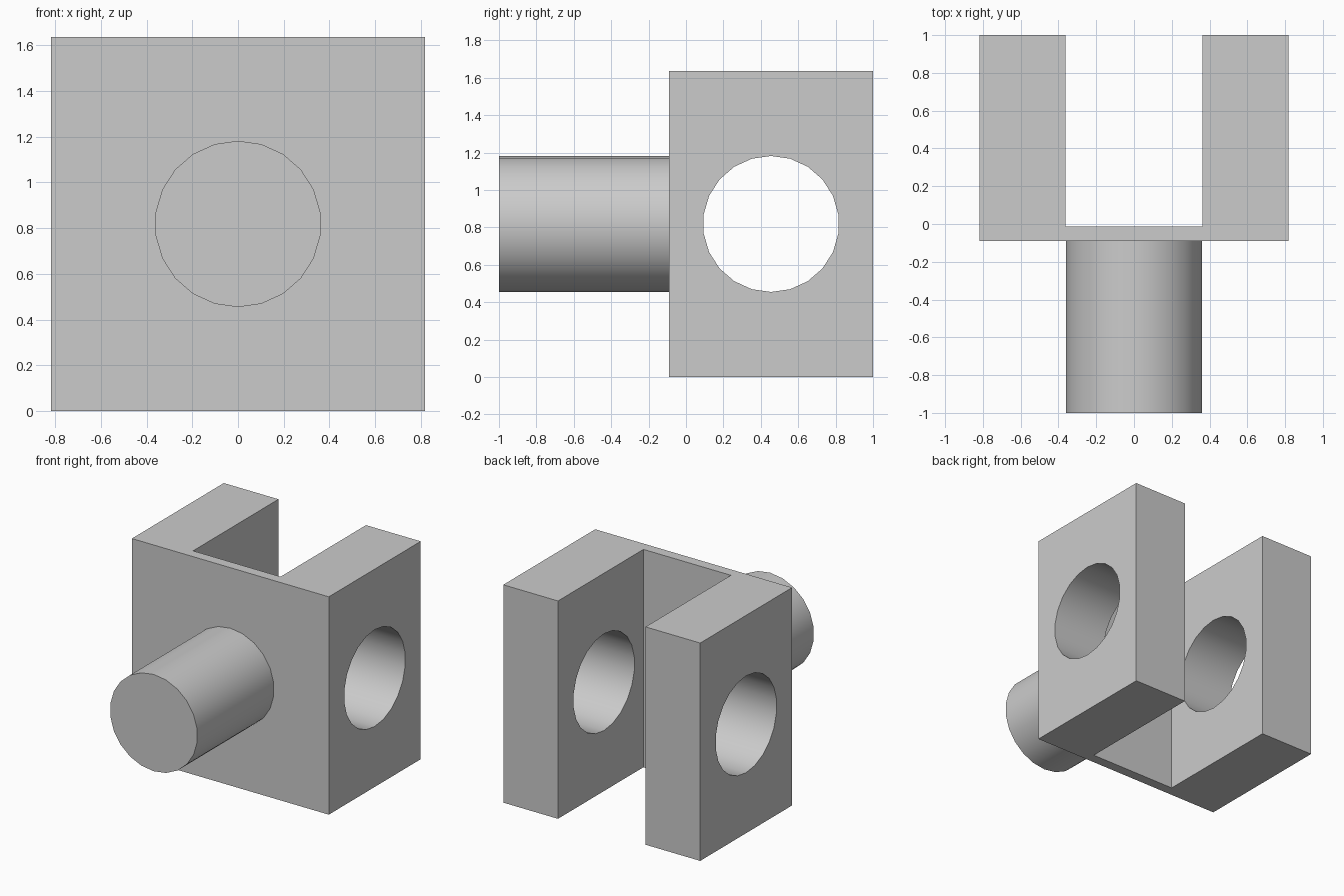
import bpy
import bmesh
from math import pi, radians

default = bpy.data.objects.get("Cube")
if default:
    bpy.data.objects.remove(default, do_unlink=True)

UNIT = 1 / 11               # the longest side spans 22 units
HALF = 9 * UNIT             # half width and half height of the fork
RADIUS = 4 * UNIT           # shaft, bore and half slot width
FRONT, BACK = -UNIT, 1.0    # fork extent along y
WEB = -0.014                # inner face of the thin front wall
SIDES = 22

grey = bpy.data.materials.new("plain grey")
grey.use_nodes = True
colour = (0.6, 0.6, 0.6, 1)
grey.diffuse_color = colour
grey.node_tree.nodes["Principled BSDF"].inputs["Base Color"].default_value = colour


def cylinder(name, depth, location, rotation):
    bpy.ops.mesh.primitive_cylinder_add(vertices=SIDES, radius=RADIUS, depth=depth,
                                        location=location, rotation=rotation)
    obj = bpy.context.object
    obj.name = name
    obj.data.materials.append(grey)
    return obj


def smooth(obj):
    bpy.ops.object.select_all(action='DESELECT')
    obj.select_set(True)
    bpy.context.view_layer.objects.active = obj
    bpy.ops.object.shade_smooth_by_angle(angle=radians(30))


# Fork: U-shaped profile extruded upward
right_half = [(HALF, FRONT), (HALF, BACK), (RADIUS, BACK), (RADIUS, WEB)]
profile = right_half + [(-x, y) for x, y in reversed(right_half)]
bm = bmesh.new()
face = bm.faces.new([bm.verts.new((x, y, 0)) for x, y in profile])
top = bmesh.ops.extrude_face_region(bm, geom=[face])["geom"]
bmesh.ops.translate(bm, vec=(0, 0, 2 * HALF),
                    verts=[v for v in top if isinstance(v, bmesh.types.BMVert)])
bmesh.ops.recalc_face_normals(bm, faces=bm.faces)
mesh = bpy.data.meshes.new("fork")
bm.to_mesh(mesh)
bm.free()
mesh.materials.append(grey)
fork = bpy.data.objects.new("fork", mesh)
bpy.context.collection.objects.link(fork)

# Cross bore through both arms
cutter = cylinder("bore_cutter", 3 * HALF, (0, (FRONT + BACK) / 2, HALF), (pi / 2, 0, pi / 2))
cutter.hide_render = True
bore = fork.modifiers.new("bore", 'BOOLEAN')
bore.operation = 'DIFFERENCE'
bore.solver = 'EXACT'
bore.object = cutter
bpy.context.view_layer.objects.active = fork
bpy.ops.object.modifier_apply(modifier=bore.name)
bpy.data.objects.remove(cutter, do_unlink=True)
smooth(fork)

# Shaft projecting from the front wall
shaft = cylinder("shaft", 1 + FRONT, (0, (FRONT - 1) / 2, HALF), (pi / 2, 0, 0))
smooth(shaft)
